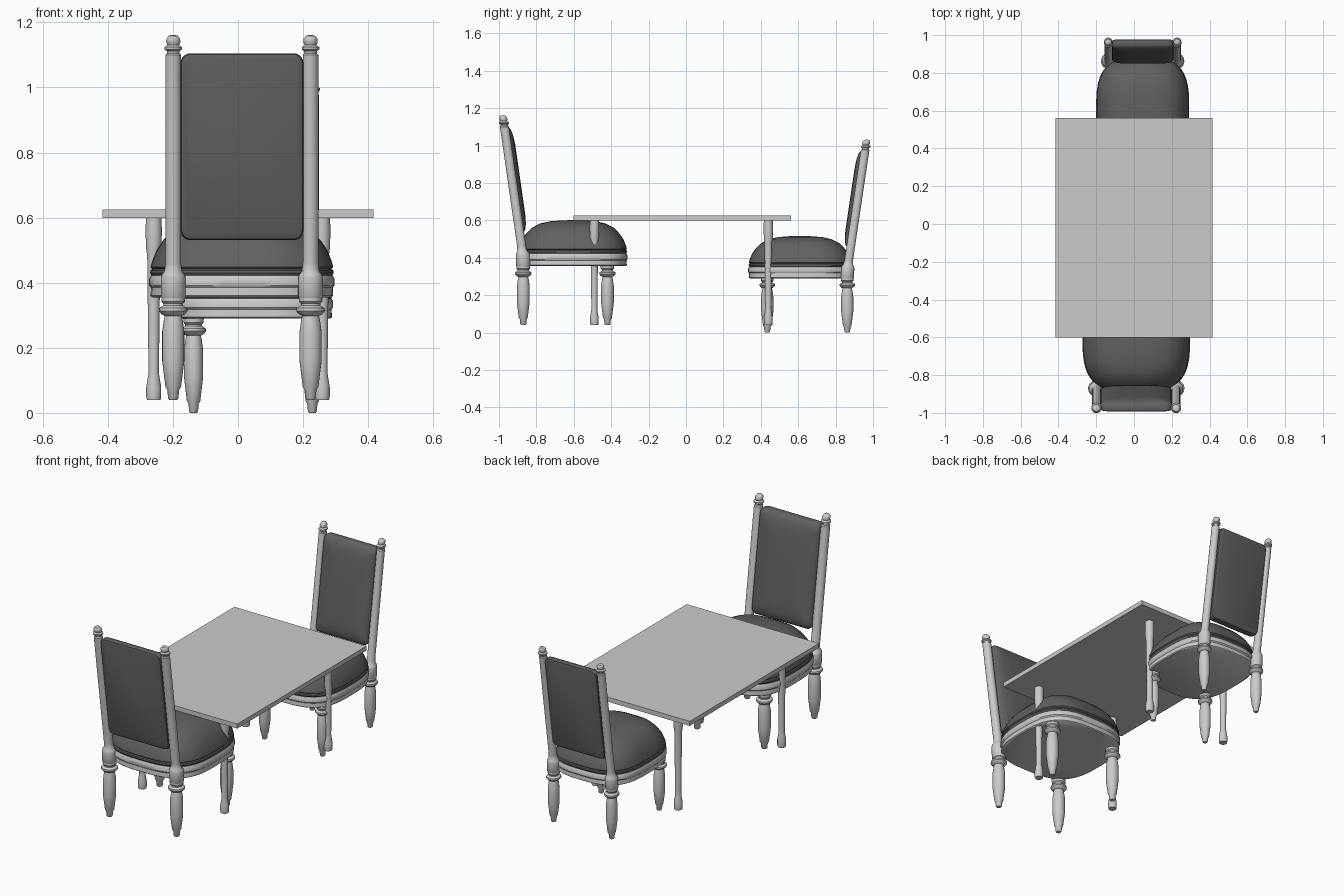
import bpy, bmesh, math
from mathutils import Matrix, Vector

if "Cube" in bpy.data.objects:
    bpy.data.objects.remove(bpy.data.objects["Cube"])

dark = bpy.data.materials.new("dark_upholstery")
dark.diffuse_color = (0.12, 0.12, 0.12, 1)
dark.use_nodes = True
dark.node_tree.nodes["Principled BSDF"].inputs["Base Color"].default_value = dark.diffuse_color


def finish(name, bm, M=Matrix(), mat=None, angle=40):
    bmesh.ops.recalc_face_normals(bm, faces=bm.faces)
    me = bpy.data.meshes.new(name)
    bm.to_mesh(me)
    bm.free()
    me.transform(M)
    ob = bpy.data.objects.new(name, me)
    bpy.context.collection.objects.link(ob)
    if mat:
        me.materials.append(mat)
    if angle:
        bpy.ops.object.select_all(action='DESELECT')
        ob.select_set(True)
        bpy.context.view_layer.objects.active = ob
        bpy.ops.object.shade_smooth_by_angle(angle=math.radians(angle))
    return ob


def loft(rings):
    """Skin a list of closed rings and cap both ends."""
    bm = bmesh.new()
    rows = [[bm.verts.new(p) for p in r] for r in rings]
    for a, b in zip(rows, rows[1:]):
        n = len(a)
        for i in range(n):
            bm.faces.new((a[i], a[(i + 1) % n], b[(i + 1) % n], b[i]))
    bm.faces.new(rows[0])
    bm.faces.new(rows[-1])
    return bm


def turned(profile, x, y, lean=None, n=24):
    """Turned spindle from (radius, z) points; lean maps z to a y offset."""
    rings = []
    for r, z in profile:
        dy = lean(z) if lean else 0
        rings.append([(x + r * math.cos(2 * math.pi * i / n),
                       y + dy + r * math.sin(2 * math.pi * i / n), z) for i in range(n)])
    return loft(rings)


def squircle(rx, ry, z, cy, n=64, e=3.0):
    pts = []
    for i in range(n):
        t = 2 * math.pi * i / n
        c, s = math.cos(t), math.sin(t)
        pts.append((rx * math.copysign(abs(c) ** (2 / e), c),
                    cy + ry * math.copysign(abs(s) ** (2 / e), s), z))
    return pts


LEG = [(.012, .04), (.016, .045), (.018, .07), (.024, .08), (.034, .16), (.034, .25),
       (.029, .285), (.026, .298), (.036, .303), (.044, .313), (.043, .322), (.030, .33),
       (.030, .336), (.036, .342), (.036, .356)]
POST = [(.034, .35), (.038, .356), (.038, .415), (.035, .425), (.027, .435), (.024, .46),
        (.024, 1.10), (.019, 1.105), (.020, 1.112), (.027, 1.117), (.027, 1.124), (.018, 1.13),
        (.022, 1.14), (.021, 1.15), (.014, 1.159), (.006, 1.161)]
RAIL = [(.965, .355), (.985, .36), (.98, .385), (1, .392), (1, .412), (.98, .422)]
CUSHION = [(.97, .42), (.99, .43), (.985, .438), (.965, .442), (.985, .448), (.97, .465),
           (.92, .50), (.85, .53), (.75, .56), (.60, .583), (.42, .595), (.2, .6), (.03, .601)]


def lean(z):
    return -.105 * max(0, z - .4) / .73


def chair(tag, M):
    # seat frame and domed cushion
    for part, levels, mat in (("seat_rail", RAIL, None), ("seat_cushion", CUSHION, dark)):
        finish(f"{tag}_{part}", loft([squircle(.285 * s, .293 * s, z, -.605) for s, z in levels]), M, mat)
    # legs and leaning back posts
    for side, x in (("left", -.211), ("right", .211)):
        finish(f"{tag}_front_leg_{side}", turned(LEG, x, -.42), M)
        finish(f"{tag}_back_leg_{side}", turned(LEG, x, -.87), M)
        finish(f"{tag}_back_post_{side}", turned(POST, x, -.87, lean), M)
    # padded back panel: rounded rectangles stacked through the thickness
    rings = []
    for inset, d in ((.012, -.022), (.003, -.018), (0, -.008), (0, .012), (.005, .022),
                     (.02, .032), (.05, .04), (.10, .044)):
        w, h, r = .189 - inset, .287 - inset, .03
        ring = []
        for k, (sx, sz) in enumerate(((1, 1), (-1, 1), (-1, -1), (1, -1))):
            for j in range(6):
                t = math.pi / 2 * (k + j / 5)
                z = .818 + sz * (h - r) + r * math.sin(t)
                ring.append((sx * (w - r) + r * math.cos(t), -.87 + lean(z) + d, z))
        rings.append(ring)
    finish(f"{tag}_back_cushion", loft(rings), M, dark)


# larger chair at the front, smaller one facing it
chair("large_chair", Matrix.Translation((.012, 0, 0)))
chair("small_chair", Matrix.Translation((.046, .862 - .95 * .87, -.92 * .04))
      @ Matrix.Rotation(math.pi, 4, 'Z') @ Matrix.Diagonal((.865, .95, .92, 1)))

# table top
bm = bmesh.new()
bmesh.ops.create_cube(bm, size=1)
finish("table_top", bm, Matrix.Translation((0, -.02, .6125)) @ Matrix.Diagonal((.832, 1.162, .026, 1)), angle=0)

# table legs
TABLE_LEG = [(.021, .04), (.023, .05), (.023, .08), (.017, .115), (.016, .13), (.018, .3),
             (.020, .48), (.024, .51), (.025, .56), (.024, .60)]
for sx, side in ((-1, "left"), (1, "right")):
    for y, end in ((-.49, "front"), (.44, "back")):
        finish(f"table_leg_{end}_{side}", turned(TABLE_LEG, sx * .259, y))
